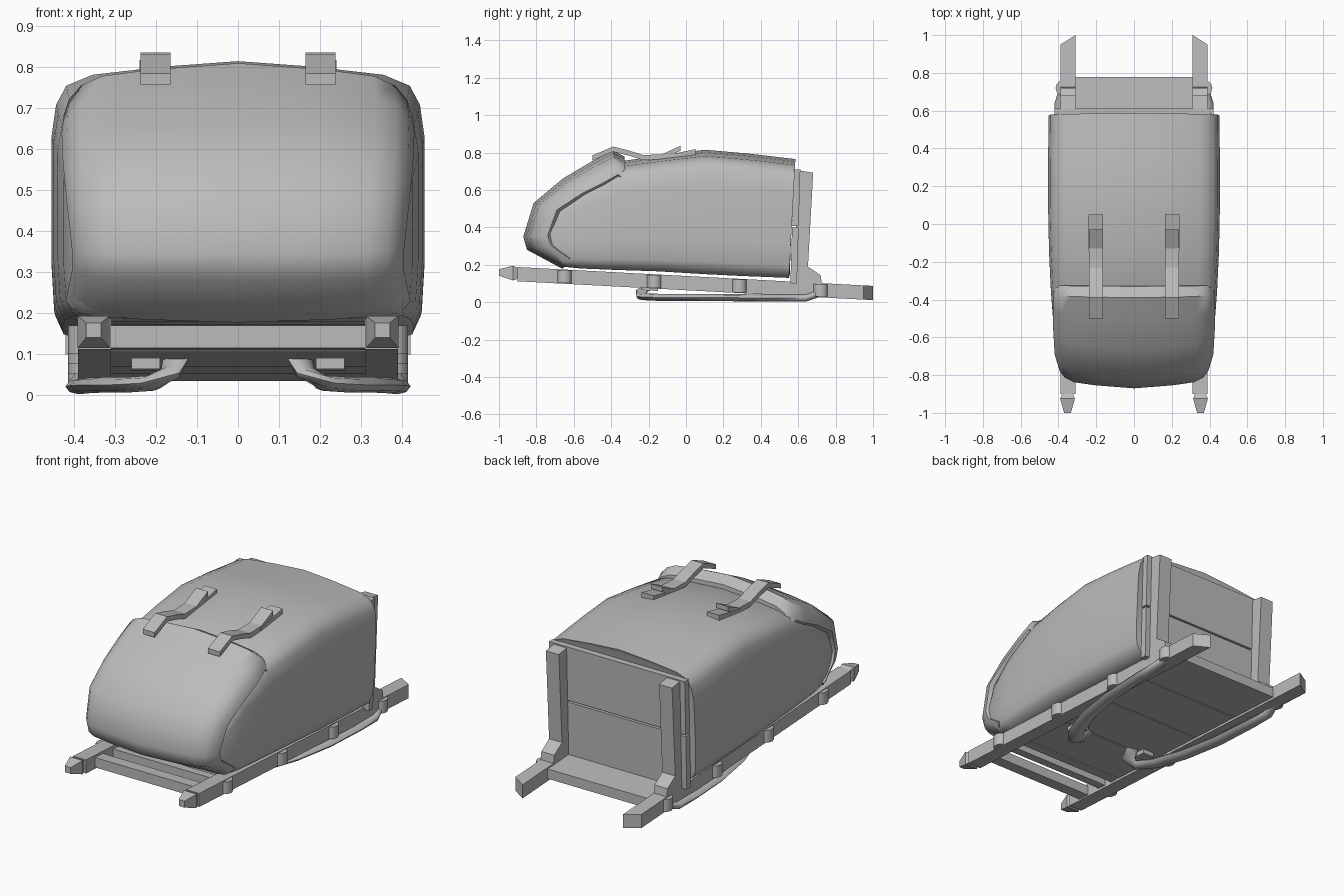
import bpy, bmesh, math
from mathutils import Vector

old = bpy.data.objects.get("Cube")
if old:
    bpy.data.objects.remove(old, do_unlink=True)

grey = bpy.data.materials.new("plain grey")
grey.use_nodes = True
grey.diffuse_color = (0.5, 0.5, 0.5, 1)
grey.node_tree.nodes["Principled BSDF"].inputs["Base Color"].default_value = (0.5, 0.5, 0.5, 1)


def finish(name, bm, smooth=None):
    bmesh.ops.recalc_face_normals(bm, faces=bm.faces)
    mesh = bpy.data.meshes.new(name)
    bm.to_mesh(mesh)
    bm.free()
    mesh.materials.append(grey)
    obj = bpy.data.objects.new(name, mesh)
    bpy.context.collection.objects.link(obj)
    if smooth:
        bpy.ops.object.select_all(action='DESELECT')
        obj.select_set(True)
        bpy.context.view_layer.objects.active = obj
        bpy.ops.object.shade_smooth_by_angle(angle=math.radians(smooth))
    return obj


def loft(name, rings, smooth=None):
    """Skin closed rings of equal length and cap both ends."""
    bm = bmesh.new()
    loops = [[bm.verts.new(p) for p in ring] for ring in rings]
    n = len(loops[0])
    for a, b in zip(loops, loops[1:]):
        for i in range(n):
            j = (i + 1) % n
            bm.faces.new((a[i], a[j], b[j], b[i]))
    bm.faces.new(loops[0])
    bm.faces.new(loops[-1])
    return finish(name, bm, smooth)


def prism(name, profile, x0, x1):
    """Side profile of (y, z) points extruded across x."""
    return loft(name, [[(x, y, z) for y, z in profile] for x in (x0, x1)])


def both_sides(half):
    """Mirror (x, ...) points running from the centre line outward and back."""
    return half + [(-p[0],) + tuple(p[1:]) for p in reversed(half) if abs(p[0]) > 1e-6]


def slope(y):
    """Height of the tilted frame's centre line."""
    return 0.102 - 0.053 * y


def plank(name, y0, y1, x0, x1, low, high):
    prism(name, [(y0, slope(y0) + low), (y1, slope(y1) + low),
                 (y1, slope(y1) + high), (y0, slope(y0) + high)], x0, x1)


# Bag body: fanned cross-sections from the back to the nose
SECTION = [(0, 0), (0.82, 0), (0.94, 0.03), (0.985, 0.10), (1, 0.28), (1, 0.72),
           (0.975, 0.84), (0.92, 0.91), (0.78, 0.95), (0.4, 0.98), (0, 1)]
BODY = [(0.555, 0.15, 0.575, 0.745, 0.425), (0.55, 0.13, 0.585, 0.765, 0.452),
        (0.3, 0.14, 0.33, 0.795, 0.455), (0.1, 0.15, 0.1, 0.815, 0.455),
        (-0.15, 0.165, -0.13, 0.785, 0.45), (-0.36, 0.172, -0.34, 0.755, 0.44),
        (-0.56, 0.18, -0.53, 0.66, 0.425), (-0.66, 0.19, -0.68, 0.54, 0.41),
        (-0.7, 0.24, -0.74, 0.42, 0.395)]
rings = []
for yb, zb, yt, zt, w in BODY:
    half = [(w * u, yb + (yt - yb) * v, zb + (zt - zb) * v) for u, v in SECTION]
    rings.append(both_sides(half))
loft("bag_body", rings, 50)

# Lid flap: padded shell wrapped over the nose, depth measured toward the bag's middle
FLAP = [(-0.66, 0.178, 0.42), (-0.85, 0.28, 0.405), (-0.87, 0.35, 0.405), (-0.815, 0.53, 0.42),
        (-0.66, 0.66, 0.428), (-0.5, 0.755, 0.43), (-0.39, 0.81, 0.425), (-0.33, 0.78, 0.42)]
ACROSS = [(0, 0), (0.5, 0.016), (0.78, 0.032), (0.9, 0.055), (0.97, 0.09), (1, 0.13),
          (0.95, 0.15), (0, 0.13)]
rings = []
for y, z, w in FLAP:
    inward = (Vector((-0.3, 0.38)) - Vector((y, z))).normalized()
    if z < 0.2:
        inward = Vector((0.3, 0.4))
    half = [(w * u, y + inward.x * d, z + inward.y * d) for u, d in ACROSS]
    rings.append(both_sides(half))
loft("lid_flap", rings, 50)


def strap(name, path, thick, x0, x1):
    profile = path + [(y, z - thick) for y, z in reversed(path)]
    prism(name, profile, x0, x1)


for side, s in (("left", 1), ("right", -1)):
    # Closing straps on top of the bag
    strap(side + "_lid_strap", [(-0.5, 0.785), (-0.39, 0.832), (-0.31, 0.812), (-0.23, 0.787),
          (-0.13, 0.79), (-0.03, 0.836)], 0.027, s * 0.165, s * 0.238)
    strap(side + "_strap_tail", [(-0.14, 0.782), (-0.06, 0.795), (0.05, 0.818)], 0.03,
          s * 0.165, s * 0.24)

    # Rail with a slanted back end and a faceted front tip
    loft(side + "_rail", [[(s * x, y, slope(y) + h) for x, y, h in
         ((0.31, ya, -0.038), (0.39, yb, -0.038), (0.39, yb, 0.038), (0.31, ya, 0.038))]
         for ya, yb in ((-0.9, -0.9), (1.0, 0.95))])
    tip = []
    for y, r in ((-0.895, 0.027), (-0.925, 0.039), (-1.0, 0.018)):
        z = slope(y) + 0.004
        tip.append([(s * 0.352 + r * a, y, z + r * b)
                    for a, b in ((-1, -1), (1, -1), (1, 1), (-1, 1))])
    loft(side + "_rail_tip", tip)

    # Back upright with a flared foot
    prism(side + "_upright", [(0.575, 0.1), (0.6, 0.705), (0.68, 0.692), (0.652, 0.19),
          (0.72, 0.145), (0.73, 0.07), (0.6, 0.07)], s * 0.31, s * 0.39)

    # Pegs lashed to the outside of the rail
    for i, y in enumerate((-0.65, -0.17, 0.285, 0.72)):
        peg = []
        for h in (-0.034, 0.034):
            peg.append([(s * 0.378 + 0.037 * math.cos(k * math.pi / 5),
                         y + 0.04 * math.sin(k * math.pi / 5), slope(y) + h) for k in range(10)])
        loft(f"{side}_peg_{i + 1}", peg, 40)

    # Padded shoulder strap slung beneath the frame
    path = [(0.375, 0.72, 0.05, 0.02), (0.39, 0.64, 0.022, 0.03), (0.385, 0.5, 0.022, 0.036),
            (0.37, 0.25, 0.024, 0.04), (0.33, 0.02, 0.026, 0.042), (0.27, -0.15, 0.026, 0.042),
            (0.21, -0.235, 0.03, 0.04), (0.165, -0.24, 0.055, 0.036), (0.15, -0.19, 0.095, 0.034)]
    pts = [Vector((s * p[0], p[1], p[2])) for p in path]
    rings = []
    for i, p in enumerate(pts):
        along = (pts[min(i + 1, len(pts) - 1)] - pts[max(i - 1, 0)]).normalized()
        wide = along.cross(Vector((0, 0, 1))).normalized()
        up = wide.cross(along)
        rings.append([p + wide * path[i][3] * math.cos(k * math.pi / 4)
                      + up * 0.019 * math.sin(k * math.pi / 4) for k in range(8)])
    loft(side + "_shoulder_strap", rings, 60)
    plank(side + "_strap_anchor", -0.24, -0.15, s * 0.19, s * 0.26, -0.05, -0.01)

# Deck boards and cross bars between the rails
plank("front_crossbar", -0.82, -0.75, -0.31, 0.31, -0.03, 0.025)
edges = [-0.5, -0.2, 0.14, 0.46, 0.786]
for i, (a, b) in enumerate(zip(edges, edges[1:])):
    plank(f"deck_board_{i + 1}", a, b - 0.008, -0.31, 0.31, -0.025, 0.03)
for i, y in enumerate((-0.66, -0.56)):
    plank(f"thin_crossbar_{i + 1}", y, y + 0.05, -0.31, 0.31, -0.025, 0.02)

# Two boards forming the backrest
for name, low, high in (("lower", 0.1, 0.398), ("upper", 0.408, 0.71)):
    prism(name + "_back_board", [(0.555 + low * 0.03, low), (0.59 + low * 0.03, low),
          (0.59 + high * 0.03, high), (0.555 + high * 0.03, high)], -0.42, 0.42)
